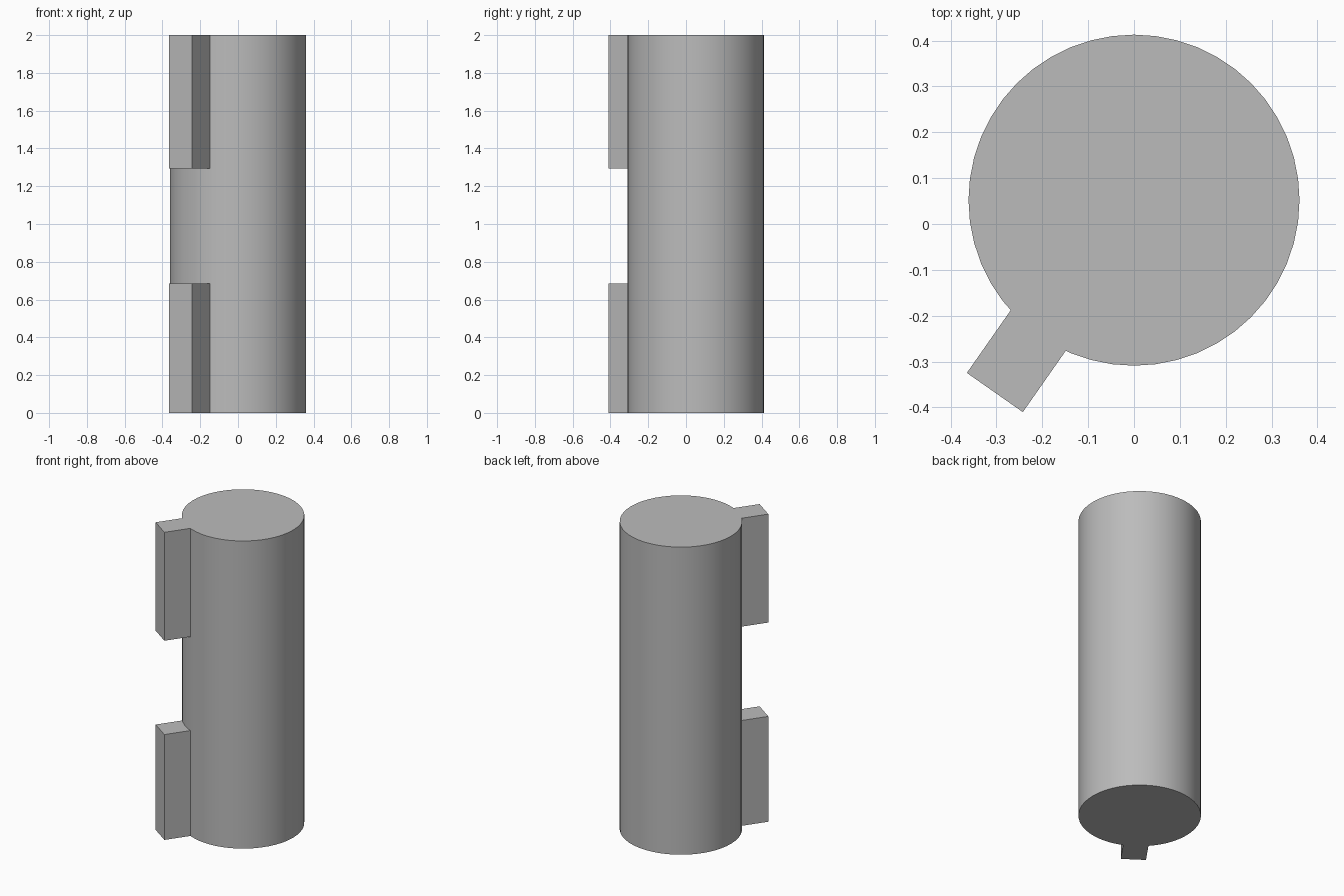
import bpy
from math import radians, cos, sin
from mathutils import Vector

cube = bpy.data.objects.get("Cube")
if cube:
    bpy.data.objects.remove(cube, do_unlink=True)

HEIGHT = 2.0
RADIUS = 0.361
CENTRE_Y = 0.052
KEY_WIDTH = 0.149
KEY_ANGLE = radians(235)
KEY_END = Vector((-0.3035, -0.3675, 0))   # middle of the outer key face
KEY_LENGTH = 0.28                         # reaches inside the shaft

# Plain grey material
grey = bpy.data.materials.new("plain_grey")
grey.use_nodes = True
colour = (0.5, 0.5, 0.5, 1)
grey.diffuse_color = colour
grey.node_tree.nodes["Principled BSDF"].inputs["Base Color"].default_value = colour


def add_key(name, bottom, top):
    """Upright rectangular key, running inward from KEY_END."""
    outward = Vector((cos(KEY_ANGLE), sin(KEY_ANGLE), 0))
    middle = KEY_END - outward * KEY_LENGTH / 2
    middle.z = (bottom + top) / 2
    bpy.ops.mesh.primitive_cube_add(size=1, location=middle, rotation=(0, 0, KEY_ANGLE))
    key = bpy.context.object
    key.name = name
    key.scale = (KEY_LENGTH, KEY_WIDTH, top - bottom)
    key.data.materials.append(grey)
    return key


# Round shaft
bpy.ops.mesh.primitive_cylinder_add(vertices=48, radius=RADIUS, depth=HEIGHT,
                                    location=(0, CENTRE_Y, HEIGHT / 2))
shaft = bpy.context.object
shaft.name = "keyed_shaft"
shaft.data.materials.append(grey)

# Lower and upper keys, fused into the shaft
keys = [add_key("lower_key", 0, 0.685), add_key("upper_key", 1.295, HEIGHT)]
bpy.ops.object.select_all(action='DESELECT')
shaft.select_set(True)
bpy.context.view_layer.objects.active = shaft
for key in keys:
    union = shaft.modifiers.new("fuse_" + key.name, 'BOOLEAN')
    union.operation = 'UNION'
    union.solver = 'EXACT'
    union.object = key
    bpy.ops.object.modifier_apply(modifier=union.name)
    bpy.data.objects.remove(key, do_unlink=True)

# Smooth barrel with crisp edges
bpy.ops.object.shade_smooth_by_angle(angle=radians(30))
